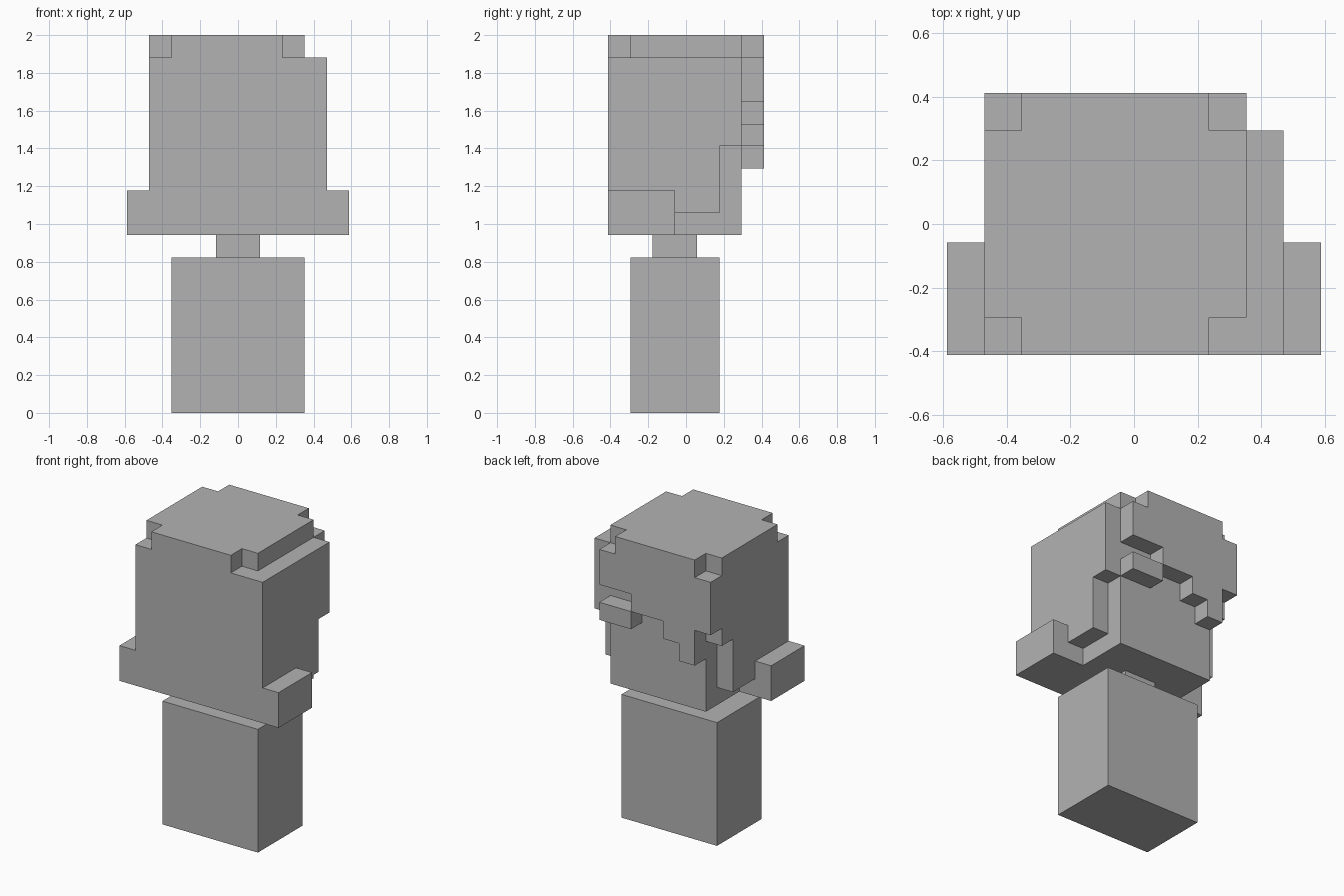
import bpy
import bmesh
from mathutils import Vector

cube = bpy.data.objects.get("Cube")
if cube:
    bpy.data.objects.remove(cube, do_unlink=True)

U = 2 / 17  # one block; the model is 17 blocks tall

grey = bpy.data.materials.new("plain grey")
grey.use_nodes = True
colour = (0.45, 0.45, 0.45, 1)
grey.diffuse_color = colour
grey.node_tree.nodes["Principled BSDF"].inputs["Base Color"].default_value = colour


def prism(name, outline, axis, low, high, mirror=False):
    """Extrude a flat outline, given in blocks, along an axis."""
    slot = "xyz".index(axis)

    def place(point):
        coords = list(point)
        coords.insert(slot, low)
        return Vector(coords) * U

    bm = bmesh.new()
    face = bm.faces.new([bm.verts.new(place(p)) for p in outline])
    grown = bmesh.ops.extrude_face_region(bm, geom=[face], use_keep_orig=True)
    shift = Vector((0, 0, 0))
    shift[slot] = (high - low) * U
    verts = [g for g in grown["geom"] if isinstance(g, bmesh.types.BMVert)]
    bmesh.ops.translate(bm, vec=shift, verts=verts)
    bmesh.ops.recalc_face_normals(bm, faces=bm.faces)
    mesh = bpy.data.meshes.new(name)
    bm.to_mesh(mesh)
    bm.free()
    mesh.materials.append(grey)
    obj = bpy.data.objects.new(name, mesh)
    bpy.context.collection.objects.link(obj)
    if mirror:
        obj.modifiers.new("mirror", "MIRROR").use_axis[0] = True
    return obj


def box(name, x, y, z, mirror=False):
    outline = [(x[0], y[0]), (x[1], y[0]), (x[1], y[1]), (x[0], y[1])]
    return prism(name, outline, "z", *z, mirror)


# Body, neck and head
box("body", (-3, 3), (-2.5, 1.5), (0, 7))
box("neck", (-1, 1), (-1.5, 0.5), (7, 8))
box("head", (-3, 3), (-2.5, 2.5), (8, 16))

# Long hair panel and the flared tips beside it
box("hair_panel", (-4, 4), (-3.5, -2.5), (8, 16))
box("hair_tips", (4, 5), (-3.5, -0.5), (8, 10), mirror=True)

# Stepped hair on both sides of the face
prism("side_hair", [(-2.5, 8), (-0.5, 8), (-0.5, 9), (1.5, 9), (1.5, 12),
                    (2.5, 12), (2.5, 16), (-2.5, 16)], "x", 3, 4, mirror=True)

# Uneven fringe with a loose lock below it
prism("fringe", [(-4, 13), (-3, 13), (-3, 11), (-2, 11), (-2, 12), (-1, 12),
                 (-1, 13), (1, 13), (1, 14), (3, 14), (3, 16), (-4, 16)],
      "y", 2.5, 3.5)
box("fringe_lock", (1, 3), (2.5, 3.5), (12, 13))

# Crown layer with notched corners, set one block off centre
prism("hair_crown", [(-3, -3.5), (2, -3.5), (2, -2.5), (3, -2.5), (3, 2.5),
                     (2, 2.5), (2, 3.5), (-3, 3.5), (-3, 2.5), (-4, 2.5),
                     (-4, -2.5), (-3, -2.5)], "z", 16, 17)
